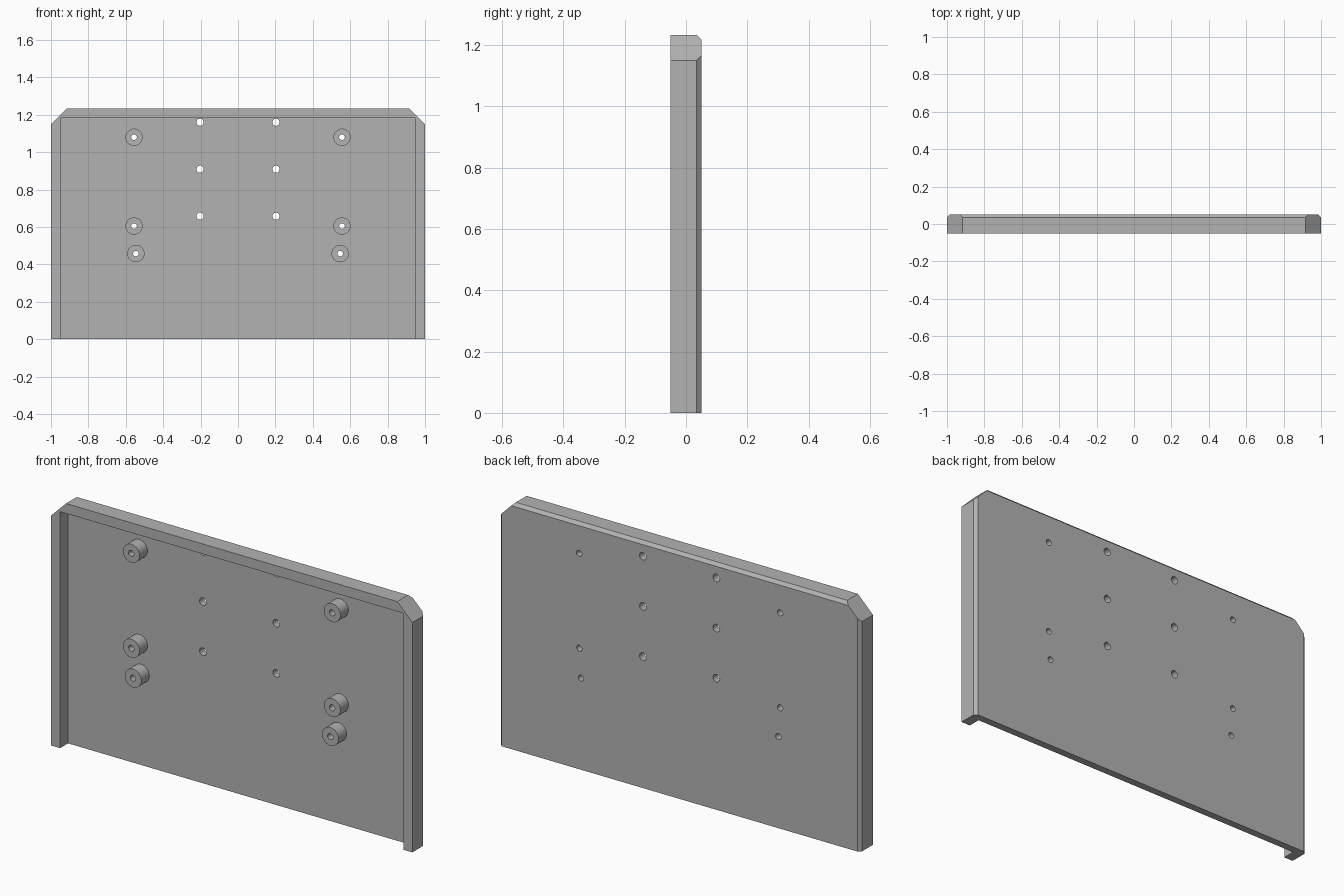
import bpy
import bmesh
from math import pi
from mathutils import Matrix, Vector

if "Cube" in bpy.data.objects:
    bpy.data.objects.remove(bpy.data.objects["Cube"], do_unlink=True)

# Main dimensions
HEIGHT = 1.233
FRONT, BACK = -0.05, 0.05
FLOOR = 0.013          # front face of the panel, inside the rim
RIM = 0.05
CHAMFER = 0.015
CORNER = 0.083
BOSS_R, BORE_R, HOLE_R = 0.046, 0.015, 0.019
BOSSES = [(0.556, 1.08), (0.556, 0.605), (0.546, 0.458)]
HOLES = [(0.203, 1.16), (0.203, 0.909), (0.203, 0.658)]

grey = bpy.data.materials.new("plain grey")
grey.use_nodes = True
colour = (0.45, 0.45, 0.45, 1)
grey.diffuse_color = colour
grey.node_tree.nodes["Principled BSDF"].inputs["Base Color"].default_value = colour


def add_box(bm, low, high):
    low, high = Vector(low), Vector(high)
    matrix = Matrix.Translation((low + high) / 2) @ Matrix.Diagonal((*(high - low), 1))
    bmesh.ops.create_cube(bm, size=1, matrix=matrix)


def add_cylinder(bm, x, z, y0, y1, radius):
    matrix = Matrix.Translation((x, (y0 + y1) / 2, z)) @ Matrix.Rotation(pi / 2, 4, "X")
    bmesh.ops.create_cone(bm, cap_ends=True, segments=32, radius1=radius,
                          radius2=radius, depth=y1 - y0, matrix=matrix)


def make_object(name, bm):
    bmesh.ops.recalc_face_normals(bm, faces=bm.faces)
    mesh = bpy.data.meshes.new(name)
    bm.to_mesh(mesh)
    bm.free()
    mesh.materials.append(grey)
    obj = bpy.data.objects.new(name, mesh)
    bpy.context.collection.objects.link(obj)
    return obj


def cut(obj, cutter):
    """Subtract the cutter, bake the result and drop the cutter."""
    mod = obj.modifiers.new("cut", "BOOLEAN")
    mod.operation = "DIFFERENCE"
    mod.solver = "EXACT"
    mod.object = cutter
    cutter.hide_render = True
    graph = bpy.context.evaluated_depsgraph_get()
    baked = bpy.data.meshes.new_from_object(obj.evaluated_get(graph))
    obj.modifiers.clear()
    obj.data = baked
    bpy.data.objects.remove(cutter, do_unlink=True)


def smooth(obj):
    bpy.ops.object.select_all(action="DESELECT")
    obj.select_set(True)
    bpy.context.view_layer.objects.active = obj
    bpy.ops.object.shade_smooth_by_angle(angle=pi / 6)


# Tray block: chamfer the back edges at the top and both sides
bm = bmesh.new()
add_box(bm, (-1, FRONT, 0), (1, BACK, HEIGHT))
back_edges = [e for e in bm.edges
              if all(v.co.y > 0 for v in e.verts) and any(v.co.z > 0.1 for v in e.verts)]
bmesh.ops.bevel(bm, geom=back_edges, offset=CHAMFER, segments=1, affect="EDGES")

# Slice off the two top corners
for side in (-1, 1):
    geom = bm.verts[:] + bm.edges[:] + bm.faces[:]
    result = bmesh.ops.bisect_plane(bm, geom=geom, plane_co=(side, 0, HEIGHT - CORNER),
                                    plane_no=(side, 0, 1), clear_outer=True)
    rim_edges = [g for g in result["geom_cut"] if isinstance(g, bmesh.types.BMEdge)]
    bmesh.ops.edgeloop_fill(bm, edges=rim_edges)
tray = make_object("tray_panel", bm)

# Hollow the front, leaving a rim on the top and sides, open at the bottom
bm = bmesh.new()
add_box(bm, (RIM - 1, FRONT - 0.1, -0.1), (1 - RIM, FLOOR, HEIGHT - RIM))
cut(tray, make_object("recess_cutter", bm))

# Through holes in the panel
bm = bmesh.new()
for points, radius in ((HOLES, HOLE_R), (BOSSES, BORE_R)):
    for x, z in points:
        for side in (-1, 1):
            add_cylinder(bm, side * x, z, FLOOR - 0.04, BACK + 0.05, radius)
cut(tray, make_object("hole_cutter", bm))
smooth(tray)

# Hollow standoffs on the panel, level with the rim
for side, label in ((1, "left"), (-1, "right")):
    for (x, z), level in zip(BOSSES, ("upper", "middle", "lower")):
        bm = bmesh.new()
        add_cylinder(bm, side * x, z, FRONT, FLOOR, BOSS_R)
        boss = make_object(f"{level}_{label}_standoff", bm)
        bm = bmesh.new()
        add_cylinder(bm, side * x, z, FRONT - 0.05, FLOOR + 0.05, BORE_R)
        cut(boss, make_object("bore_cutter", bm))
        smooth(boss)
